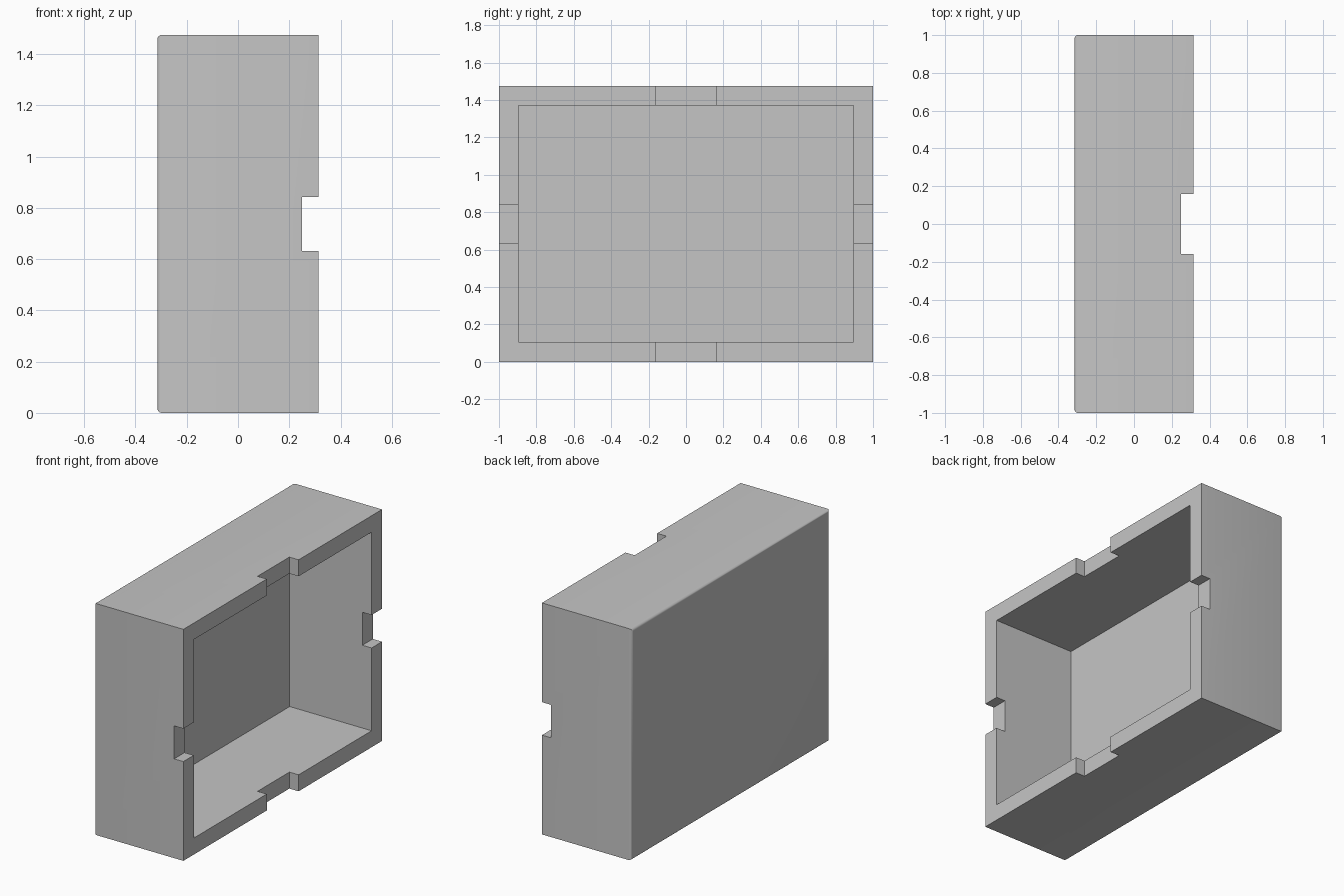
import bpy
import bmesh
from mathutils import Matrix, Vector

if "Cube" in bpy.data.objects:
    bpy.data.objects.remove(bpy.data.objects["Cube"], do_unlink=True)

DEPTH, WIDTH, HEIGHT = 0.63, 2.0, 1.475
WALL, BACK = 0.105, 0.053
NOTCH_FLOOR = 0.25
MID = HEIGHT / 2
FRONT = DEPTH / 2

grey = bpy.data.materials.new("plain_grey")
grey.use_nodes = True
colour = (0.56, 0.56, 0.56, 1)
grey.diffuse_color = colour
grey.node_tree.nodes["Principled BSDF"].inputs["Base Color"].default_value = colour


def box(name, low, high, round_back=0.0):
    """Box between two corners, optionally with a rounded rim on its -x face."""
    low, high = Vector(low), Vector(high)
    bm = bmesh.new()
    bmesh.ops.create_cube(bm, size=1, matrix=Matrix.Translation((low + high) / 2)
                          @ Matrix.Diagonal((*(high - low), 1)))
    if round_back:
        rim = [e for e in bm.edges if all(v.co.x < low.x + 1e-4 for v in e.verts)]
        bmesh.ops.bevel(bm, geom=rim, offset=round_back, segments=4,
                        profile=0.5, affect='EDGES')
    mesh = bpy.data.meshes.new(name)
    bm.to_mesh(mesh)
    bm.free()
    mesh.materials.append(grey)
    obj = bpy.data.objects.new(name, mesh)
    bpy.context.collection.objects.link(obj)
    return obj


# Outer shell with the rounded rim on the closed side
case = box("open_case", (-FRONT, -WIDTH / 2, 0), (FRONT, WIDTH / 2, HEIGHT), 0.018)

# Cavity, and notches cut across each pair of opposite walls
cutters = [
    box("cavity_cutter", (-FRONT + BACK, -WIDTH / 2 + WALL, WALL),
        (1, WIDTH / 2 - WALL, HEIGHT - WALL)),
    box("side_notch_cutter", (NOTCH_FLOOR, -2, MID - 0.105), (1, 2, MID + 0.105)),
    box("top_bottom_notch_cutter", (NOTCH_FLOOR, -0.16, -1), (1, 0.16, 3)),
]

bpy.ops.object.select_all(action='DESELECT')
case.select_set(True)
bpy.context.view_layer.objects.active = case
for cutter in cutters:
    cutter.hide_render = True
    cut = case.modifiers.new(cutter.name, 'BOOLEAN')
    cut.operation = 'DIFFERENCE'
    cut.solver = 'EXACT'
    cut.object = cutter
    bpy.ops.object.modifier_apply(modifier=cut.name)
    bpy.data.objects.remove(cutter, do_unlink=True)

bpy.ops.object.shade_smooth_by_angle(angle=0.6)
